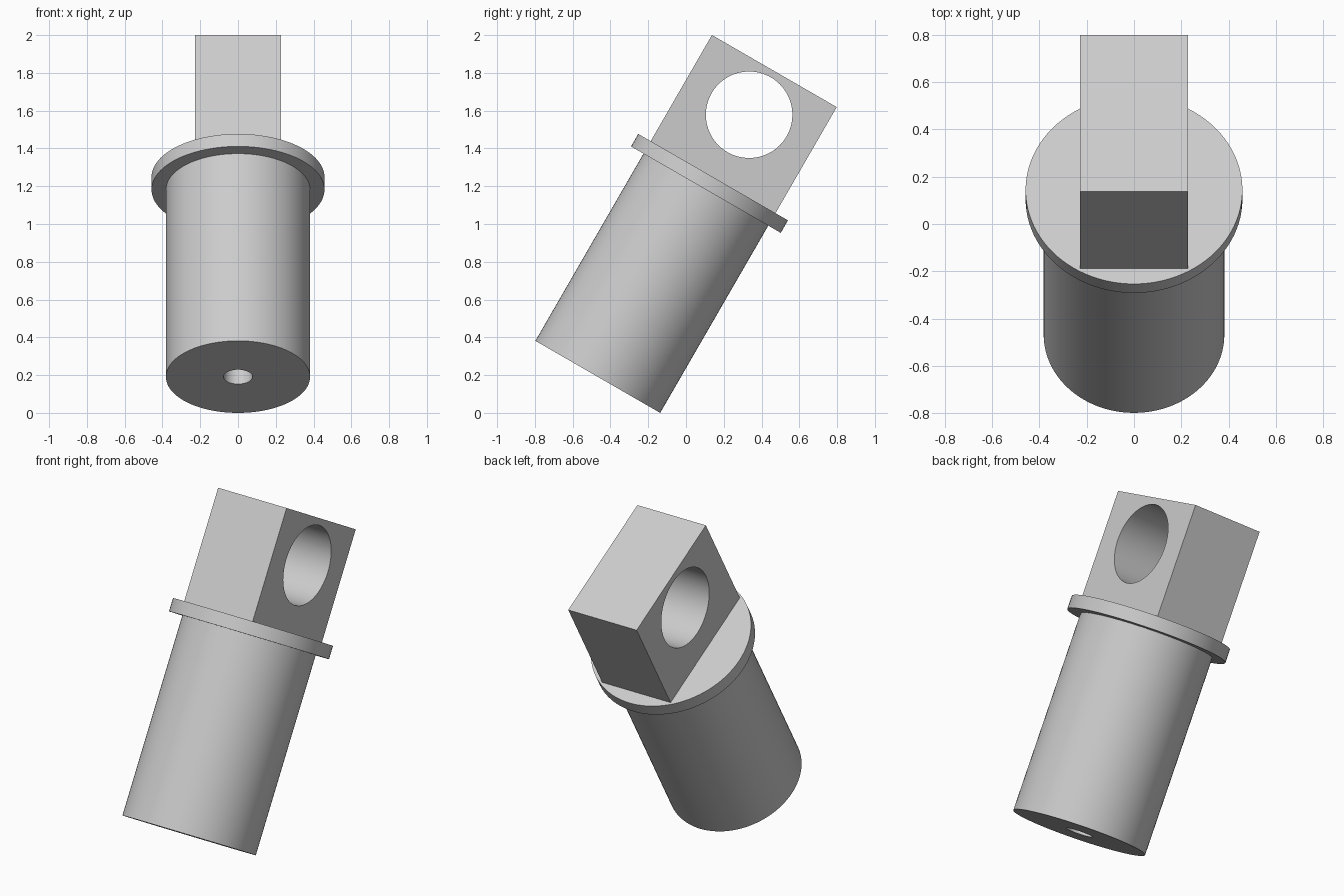
import bpy, bmesh, math
from mathutils import Matrix, Vector

cube = bpy.data.objects.get("Cube")
if cube:
    bpy.data.objects.remove(cube, do_unlink=True)

U = 0.0763                      # design unit
TILT = math.radians(-30)        # the part leans toward the back
PLACE = Matrix.Translation((0, -0.467, 5 * U * 0.5)) @ Matrix.Rotation(TILT, 4, 'X')

grey = bpy.data.materials.new("plain_grey")
grey.use_nodes = True
grey.diffuse_color = (0.6, 0.6, 0.6, 1)
grey.node_tree.nodes["Principled BSDF"].inputs["Base Color"].default_value = (0.6, 0.6, 0.6, 1)


def make_object(name, bm):
    bmesh.ops.recalc_face_normals(bm, faces=bm.faces)
    mesh = bpy.data.meshes.new(name)
    bm.to_mesh(mesh)
    bm.free()
    mesh.materials.append(grey)
    obj = bpy.data.objects.new(name, mesh)
    bpy.context.collection.objects.link(obj)
    obj.matrix_world = PLACE
    return obj


def activate(obj):
    bpy.ops.object.select_all(action='DESELECT')
    obj.select_set(True)
    bpy.context.view_layer.objects.active = obj


def lathe(name, profile, steps=96):
    bm = bmesh.new()
    verts = [bm.verts.new((r * U, 0, z * U)) for r, z in profile]
    edges = [bm.edges.new(pair) for pair in zip(verts, verts[1:])]
    bmesh.ops.spin(bm, geom=verts + edges, cent=(0, 0, 0), axis=(0, 0, 1),
                   angle=math.tau, steps=steps)
    bmesh.ops.remove_doubles(bm, verts=bm.verts, dist=1e-5)
    return make_object(name, bm)


# Round shank with a blind bore underneath and a collar on top
shank = lathe("shank_with_collar", [
    (0, 10), (1, 10), (1, 0), (5, 0), (5, 15), (6, 15), (6, 16), (0, 16)])

# Square lug, seated in the collar
bm = bmesh.new()
size = Matrix.Diagonal((6 * U, 10 * U, 9 * U, 1))
bmesh.ops.create_cube(bm, size=1, matrix=Matrix.Translation((0, 0, 20 * U)) @ size)
lug = make_object("lug", bm)

# Cross hole through the lug
bm = bmesh.new()
bmesh.ops.create_cone(bm, cap_ends=True, segments=96, radius1=3 * U, radius2=3 * U,
                      depth=8 * U, matrix=Matrix.Translation((0, 0, 21 * U))
                      @ Matrix.Rotation(math.pi / 2, 4, 'Y'))
cutter = make_object("hole_cutter", bm)
cutter.hide_render = True

cut = lug.modifiers.new("cross_hole", 'BOOLEAN')
cut.operation = 'DIFFERENCE'
cut.solver = 'EXACT'
cut.object = cutter
bpy.context.view_layer.update()
activate(lug)
bpy.ops.object.modifier_apply(modifier=cut.name)
bpy.data.objects.remove(cutter, do_unlink=True)

# Smooth round walls, crisp edges
for obj in (shank, lug):
    activate(obj)
    bpy.ops.object.shade_smooth_by_angle(angle=math.radians(30))
